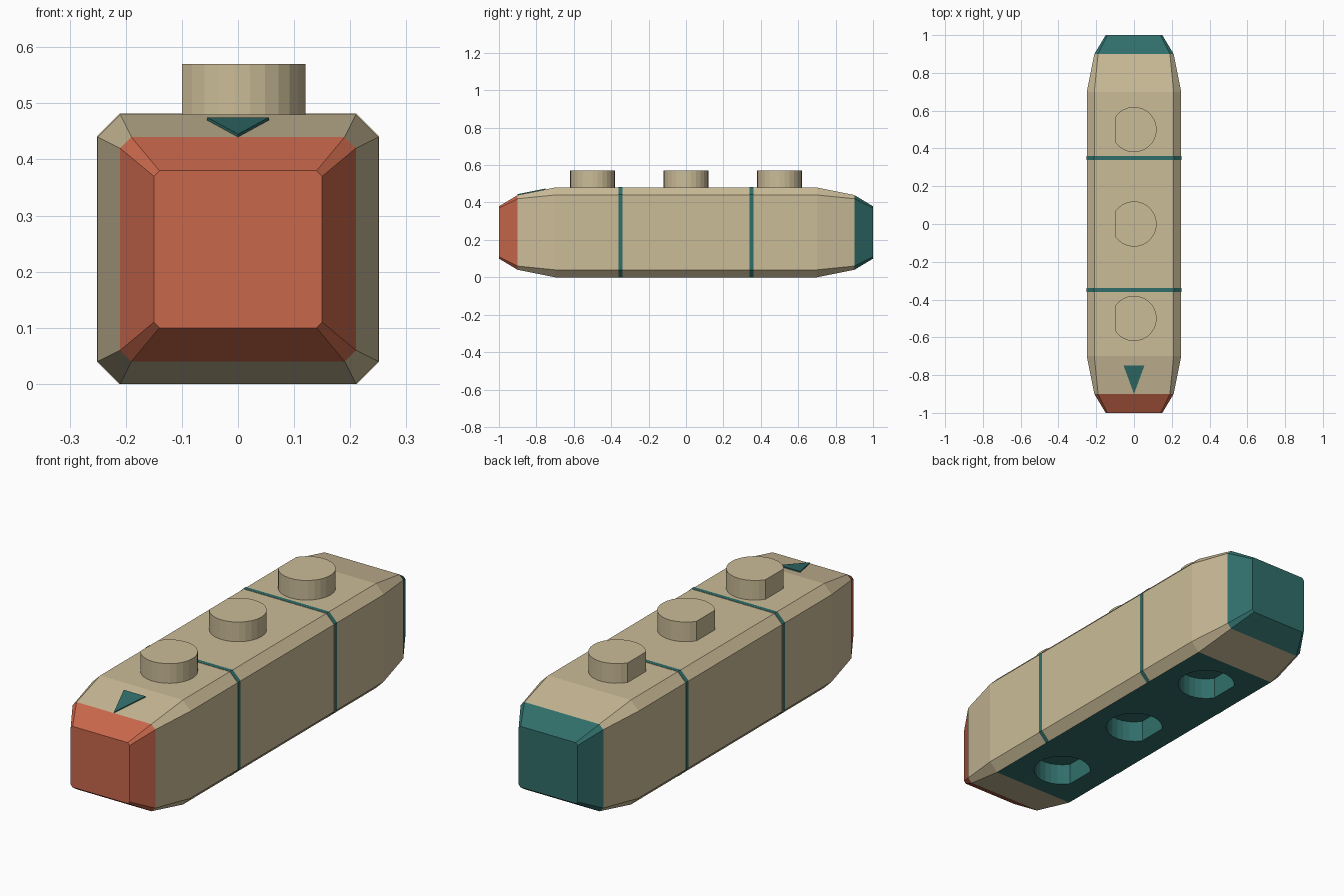
import bpy, bmesh, math

if "Cube" in bpy.data.objects:
    bpy.data.objects.remove(bpy.data.objects["Cube"])


def material(name, rgb):
    m = bpy.data.materials.new(name)
    m.diffuse_color = (*rgb, 1)
    m.use_nodes = True
    m.node_tree.nodes["Principled BSDF"].inputs["Base Color"].default_value = m.diffuse_color
    return m


MATS = [material("tan", (0.60, 0.505, 0.315)),
        material("teal", (0.03, 0.156, 0.144)),
        material("orange", (0.578, 0.136, 0.07))]
TAN, TEAL, ORANGE = range(3)


def add(name, bm, rule):
    bmesh.ops.recalc_face_normals(bm, faces=bm.faces)
    bm.normal_update()
    for f in bm.faces:
        f.material_index = rule(f)
    me = bpy.data.meshes.new(name)
    bm.to_mesh(me)
    bm.free()
    for m in MATS:
        me.materials.append(m)
    ob = bpy.data.objects.new(name, me)
    bpy.context.collection.objects.link(ob)
    return ob


def section(w, lo, hi, c):
    # chamfered rectangle in the x-z plane
    return [(w - c, lo), (w, lo + c), (w, hi - c), (w - c, hi),
            (c - w, hi), (-w, hi - c), (-w, lo + c), (c - w, lo)]


def d_prism(bm, y, r, flat, z0, z1):
    # round plug with one flat side facing -x
    a = math.acos(-flat / r)
    n = 22
    pts = [(r * math.cos(t), y + r * math.sin(t))
           for t in (-a + 2 * a * i / n for i in range(n + 1))]
    f = bm.faces.new([bm.verts.new((px, py, z0)) for px, py in pts])
    res = bmesh.ops.extrude_face_region(bm, geom=[f])
    for v in res["geom"]:
        if isinstance(v, bmesh.types.BMVert):
            v.co.z = z1


# body: chamfered block with tapered ends and two thin raised bands
tip = section(0.15, 0.10, 0.38, 0.01)
neck = section(0.21, 0.04, 0.44, 0.02)
full = section(0.25, 0.0, 0.48, 0.04)
band = section(0.2515, 0.0, 0.4815, 0.04)
half = [(0.34, full), (0.34, band), (0.36, band), (0.36, full),
        (0.70, full), (0.90, neck), (1.0, tip)]
stations = [(-y, s) for y, s in reversed(half)] + half
bm = bmesh.new()
rings = [[bm.verts.new((x, y, z)) for x, z in s] for y, s in stations]
for a, b in zip(rings, rings[1:]):
    for i in range(8):
        j = (i + 1) % 8
        bm.faces.new((a[i], a[j], b[j], b[i]))
bm.faces.new(rings[0])
bm.faces.new(rings[-1])
bmesh.ops.remove_doubles(bm, verts=bm.verts, dist=1e-5)


def body_rule(f):
    y = f.calc_center_median().y
    if y < -0.9:
        return ORANGE
    if y > 0.9 or 0.341 < abs(y) < 0.359 or f.normal.z < -0.999:
        return TEAL
    return TAN


body = add("body", bm, body_rule)

# sockets cut into the underside
bm = bmesh.new()
for y in (-0.5, 0, 0.5):
    d_prism(bm, y, 0.125, 0.105, -0.05, 0.10)
cutter = add("socket_cutter", bm, lambda f: TEAL)
cutter.hide_render = True
mod = body.modifiers.new("sockets", "BOOLEAN")
mod.operation = "DIFFERENCE"
mod.solver = "EXACT"
mod.object = cutter
bpy.context.view_layer.objects.active = body
bpy.ops.object.modifier_apply(modifier=mod.name)
bpy.data.objects.remove(cutter)

# studs on the top
for name, y in (("front_stud", -0.5), ("middle_stud", 0), ("back_stud", 0.5)):
    bm = bmesh.new()
    d_prism(bm, y, 0.12, 0.10, 0.47, 0.57)
    add(name, bm, lambda f: TAN)

# direction arrow lying on the front slope
bm = bmesh.new()
tri = [(-0.055, -0.75), (0.055, -0.75), (0, -0.9)]
low, top = [[bm.verts.new((x, y, 0.62 + 0.2 * y + dz)) for x, y in tri]
            for dz in (-0.003, 0.005)]
bm.faces.new(low)
bm.faces.new(top)
for i in range(3):
    j = (i + 1) % 3
    bm.faces.new((low[i], low[j], top[j], top[i]))
add("direction_arrow", bm, lambda f: TEAL)
